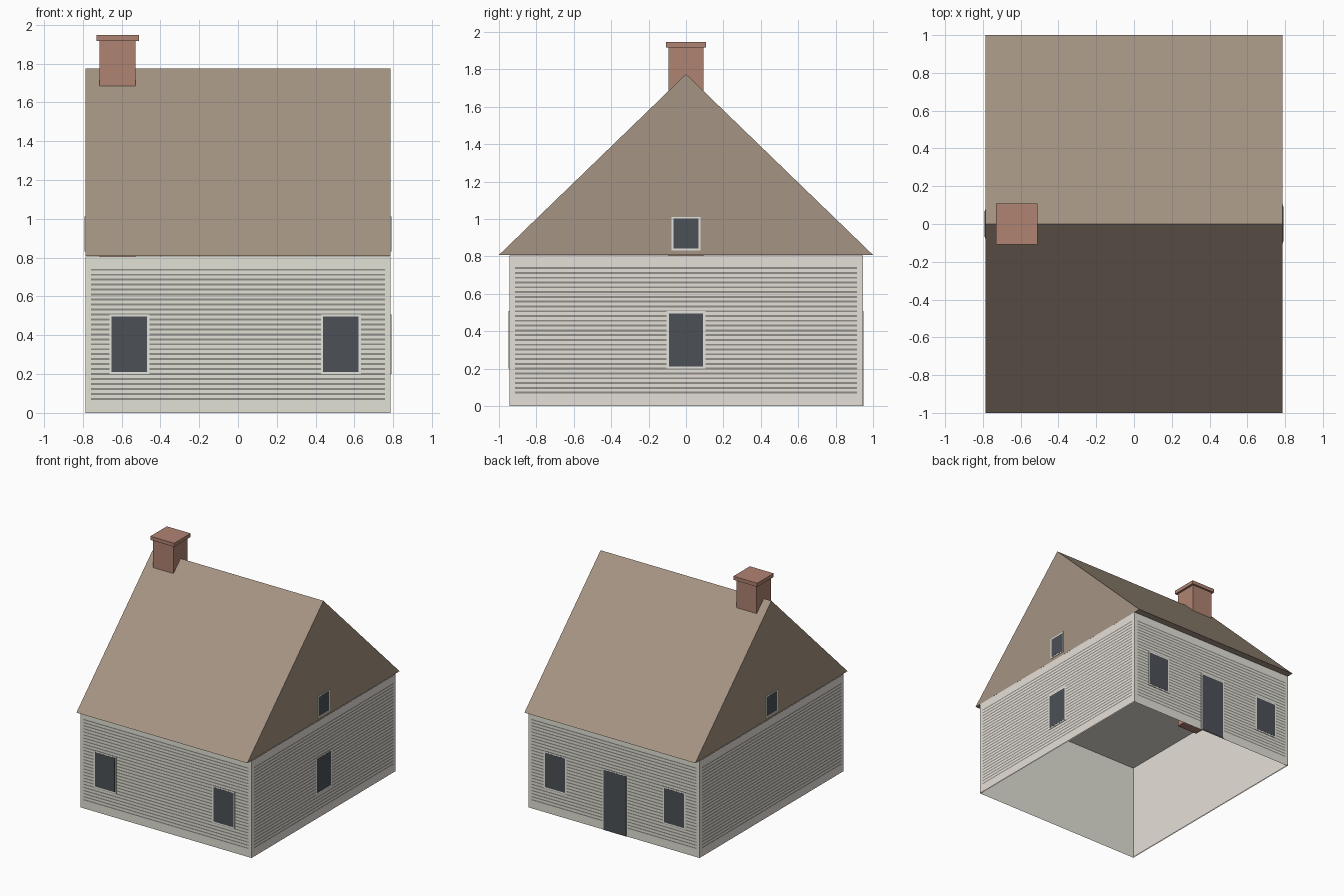
import bpy, bmesh
from mathutils import Matrix, Vector
from math import pi

old = bpy.data.objects.get("Cube")
if old:
    bpy.data.objects.remove(old, do_unlink=True)


def material(name, *rgb):
    lin = [((c / 255 + 0.055) / 1.055) ** 2.4 for c in rgb]
    m = bpy.data.materials.new(name)
    m.use_nodes = True
    m.diffuse_color = (*lin, 1)
    m.node_tree.nodes["Principled BSDF"].inputs["Base Color"].default_value = (*lin, 1)
    return m


CREAM = material("cream front wall", 226, 225, 214)
BLUSH = material("warm white side wall", 230, 223, 216)
GROOVE = material("siding grey", 142, 141, 135)
BROWN = material("roof brown", 165, 148, 130)
BRICK = material("chimney brick", 176, 131, 114)
GLASS = material("dark glass", 76, 81, 86)
TRIM = material("window trim", 228, 227, 220)


def add_box(bm, lo, hi):
    lo, hi = Vector(lo), Vector(hi)
    size = hi - lo
    mat = Matrix.Translation((lo + hi) / 2) @ Matrix.Diagonal((*size, 1))
    return bmesh.ops.create_cube(bm, size=1, matrix=mat)


def finish(name, bm, *mats):
    mesh = bpy.data.meshes.new(name)
    bm.to_mesh(mesh)
    bm.free()
    for m in mats:
        mesh.materials.append(m)
    ob = bpy.data.objects.new(name, mesh)
    bpy.context.collection.objects.link(ob)
    return ob


HX, HY, EAVE, RIDGE = 0.787, 0.945, 0.808, 1.775

# Each wall: turn about z, distance from the centre, half width
SIDES = {
    "front": (0, HY, HX),
    "right": (pi / 2, HX, HY),
    "back": (pi, HY, HX),
    "left": (-pi / 2, HX, HY),
}

# Outer walls: every wall is a grid whose alternate rows are the siding grooves
levels = [0]
for i in range(27):
    z = 0.072 + i * 0.0256
    levels += [z - 0.005, z + 0.005]
levels.append(EAVE - 0.002)

bm = bmesh.new()
for side, (turn, dist, half) in SIDES.items():
    columns = (-half, 0.03 - half, half - 0.03, half)
    rot = Matrix.Rotation(turn, 3, 'Z')
    grid = [[bm.verts.new(rot @ Vector((u, -dist, z))) for u in columns] for z in levels]
    for r in range(len(levels) - 1):
        for c in range(3):
            f = bm.faces.new((grid[r][c], grid[r][c + 1], grid[r + 1][c + 1], grid[r + 1][c]))
            if r % 2 and c == 1:
                f.material_index = 2
            else:
                f.material_index = 1 if side in ("right", "left") else 0
bmesh.ops.remove_doubles(bm, verts=bm.verts, dist=0.0001)
finish("walls", bm, CREAM, BLUSH, GROOVE)

# Plain inner lining with a ceiling, open underneath
bm = bmesh.new()
add_box(bm, (0.008 - HX, 0.008 - HY, 0), (HX - 0.008, HY - 0.008, EAVE - 0.003))
bm.normal_update()
for f in bm.faces:
    f.material_index = 1 if abs(f.normal.x) > 0.5 else 0
bmesh.ops.delete(bm, geom=[f for f in bm.faces if f.normal.z < -0.5], context='FACES_ONLY')
finish("wall_lining", bm, CREAM, BLUSH)

# Roof: triangular prism with overhanging eaves
bm = bmesh.new()
face = bm.faces.new([bm.verts.new((-0.785, y, z)) for y, z in ((-1, EAVE), (1, EAVE), (0, RIDGE))])
ext = bmesh.ops.extrude_face_region(bm, geom=[face])
bmesh.ops.translate(bm, vec=(1.57, 0, 0),
                    verts=[v for v in ext["geom"] if isinstance(v, bmesh.types.BMVert)])
bmesh.ops.recalc_face_normals(bm, faces=bm.faces)
finish("roof", bm, BROWN)

# Chimney: shaft running down through the ceiling, with a flat cap
bm = bmesh.new()
add_box(bm, (-0.715, -0.093, 0.72), (-0.528, 0.093, 1.917))
add_box(bm, (-0.73, -0.108, 1.917), (-0.511, 0.108, 1.947))
finish("chimney", bm, BRICK)


# Plate on a wall: local x runs along the wall, local -y points outwards
def wall_plate(name, side, u0, u1, z0, z1, depth, mat):
    turn, dist, _ = SIDES[side]
    bm = bmesh.new()
    add_box(bm, (u0, -dist - depth, z0), (u1, -dist, z1))
    bmesh.ops.rotate(bm, verts=bm.verts, matrix=Matrix.Rotation(turn, 3, 'Z'))
    finish(name, bm, mat)


# Openings: a trim plate with a slightly prouder dark panel
def opening(name, side, u, width, z0, z1, border, sill=True):
    half = width / 2
    wall_plate(name + "_trim", side, u - half, u + half, z0, z1, 0.003, TRIM)
    wall_plate(name + "_panel", side, u - half + border, u + half - border,
               z0 + (border if sill else 0), z1 - border, 0.004, GLASS)


for side, spots in (("front", (-0.56, 0.53)), ("back", (-0.54, 0.555))):
    for label, u in zip("ab", spots):
        opening(f"{side}_window_{label}", side, u, 0.207, 0.2, 0.508, 0.012)
opening("right_window", "right", 0, 0.207, 0.2, 0.508, 0.012)
opening("back_door", "back", 0.01, 0.23, 0, 0.508, 0.01, sill=False)
for side in ("right", "left"):
    opening(side + "_gable_window", side, 0, 0.155, 0.832, 1.012, 0.01)
